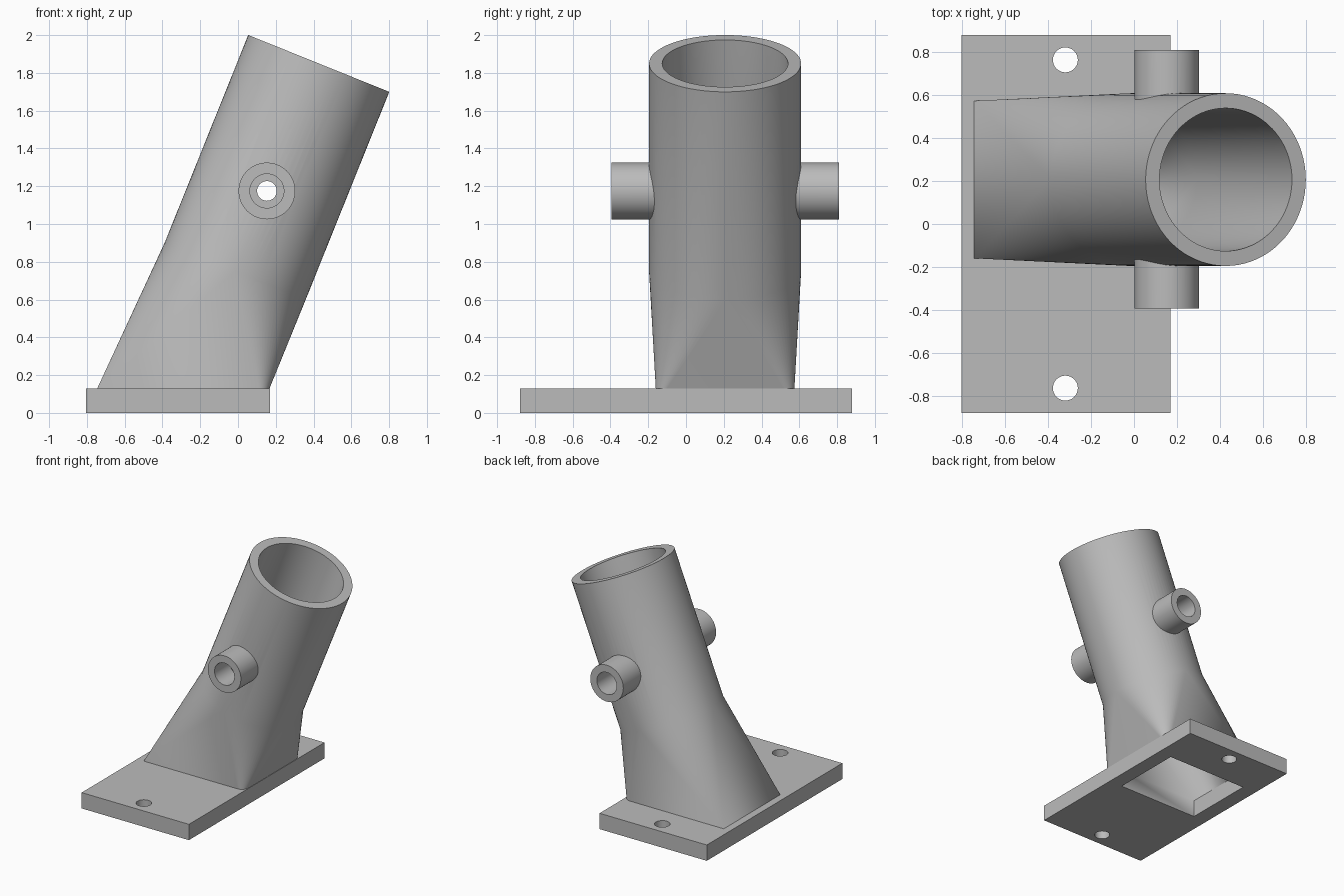
import bpy, bmesh, math
from mathutils import Vector, Matrix

if "Cube" in bpy.data.objects:
    bpy.data.objects.remove(bpy.data.objects["Cube"])

AXIS = Vector((0.374, 0, 0.928)).normalized()   # tilted tube direction
SIDE = Vector((0.928, 0, -0.374)).normalized()
CY = 0.207                                      # tube centre in y
LOW = Vector((-0.015, CY, 0.75))                # where tube meets the square base
TOP = Vector((0.4275, CY, 1.85))
N = 20                                          # segments per quarter

grey = bpy.data.materials.new("grey")
grey.diffuse_color = (0.5, 0.5, 0.5, 1)
grey.use_nodes = True
grey.node_tree.nodes["Principled BSDF"].inputs["Base Color"].default_value = grey.diffuse_color


def finish(bm, name):
    bmesh.ops.recalc_face_normals(bm, faces=bm.faces)
    me = bpy.data.meshes.new(name)
    bm.to_mesh(me)
    bm.free()
    me.materials.append(grey)
    ob = bpy.data.objects.new(name, me)
    bpy.context.collection.objects.link(ob)
    return ob


def angles():
    return [(q, math.pi / 2 * (q + i / N)) for q in range(4) for i in range(N + 1)]


def circle(c, r):
    return [c + SIDE * (r * math.cos(a)) + Vector((0, r * math.sin(a), 0)) for _, a in angles()]


def rect(x0, x1, hy, z, r):
    # rectangle whose +x corners are rounded by r
    pts = []
    for q, a in angles():
        right = q in (0, 3)
        rr = r if right else 0
        cx = x1 - rr if right else x0
        cy = (hy - rr) * (1 if q < 2 else -1)
        pts.append(Vector((cx + rr * math.cos(a), CY + cy + rr * math.sin(a), z)))
    return pts


def loft(name, rings):
    bm = bmesh.new()
    vs = [[bm.verts.new(p) for p in ring] for ring in rings]
    n = len(vs[0])
    for a, b in zip(vs, vs[1:]):
        for i in range(n):
            j = (i + 1) % n
            bm.faces.new((a[i], a[j], b[j], b[i]))
    bm.faces.new(vs[0][::-1])
    bm.faces.new(vs[-1])
    bmesh.ops.remove_doubles(bm, verts=bm.verts, dist=1e-5)
    return finish(bm, name)


def cylinder(name, r, a, b):
    a, b = Vector(a), Vector(b)
    d = b - a
    bm = bmesh.new()
    m = Matrix.Translation((a + b) / 2) @ d.to_track_quat('Z', 'Y').to_matrix().to_4x4()
    bmesh.ops.create_cone(bm, cap_ends=True, segments=64, radius1=r, radius2=r,
                          depth=d.length, matrix=m)
    return finish(bm, name)


def combine(ob, other, op):
    mod = ob.modifiers.new(op, 'BOOLEAN')
    mod.operation, mod.solver, mod.object = op, 'EXACT', other
    bpy.context.view_layer.update()
    me = bpy.data.meshes.new_from_object(ob.evaluated_get(bpy.context.evaluated_depsgraph_get()))
    ob.modifiers.clear()
    ob.data = me
    bpy.data.objects.remove(other)


# mounting plate
bm = bmesh.new()
bmesh.ops.create_cube(bm, size=1, matrix=Matrix.Translation((-0.3175, 0, 0.065))
                      @ Matrix.Diagonal((0.975, 1.76, 0.13, 1)))
holder = finish(bm, "tube_holder")

# square-to-round tube and cross bosses
combine(holder, loft("tube", [rect(-0.745, 0.167, 0.367, 0.05, 0.06),
                              rect(-0.745, 0.167, 0.367, 0.13, 0.06),
                              circle(LOW, 0.4025), circle(TOP, 0.4025)]), 'UNION')
combine(holder, cylinder("boss", 0.15, (0.153, -0.395, 1.175), (0.153, 0.81, 1.175)), 'UNION')

# hollow inside, from the plate opening to the rim
combine(holder, loft("hollow", [rect(-0.68, 0.05, 0.295, -0.1, 0),
                                rect(-0.68, 0.05, 0.295, 0.14, 0),
                                circle(LOW, 0.333), circle(TOP + AXIS * 0.2, 0.333)]), 'DIFFERENCE')

# pin hole, counterbores and screw holes
combine(holder, cylinder("pin_hole", 0.052, (0.153, -1, 1.175), (0.153, 1.4, 1.175)), 'DIFFERENCE')
for s in (-1, 1):
    combine(holder, cylinder("counterbore", 0.09, (0.153, CY + s * 0.405, 1.175),
                             (0.153, CY + s * 0.8, 1.175)), 'DIFFERENCE')
    combine(holder, cylinder("screw_hole", 0.058, (-0.32, s * 0.765, -0.1),
                             (-0.32, s * 0.765, 0.3)), 'DIFFERENCE')

# smooth curves, sharp edges
bpy.ops.object.select_all(action='DESELECT')
holder.select_set(True)
bpy.context.view_layer.objects.active = holder
bpy.ops.object.shade_smooth_by_angle(angle=math.radians(20))
